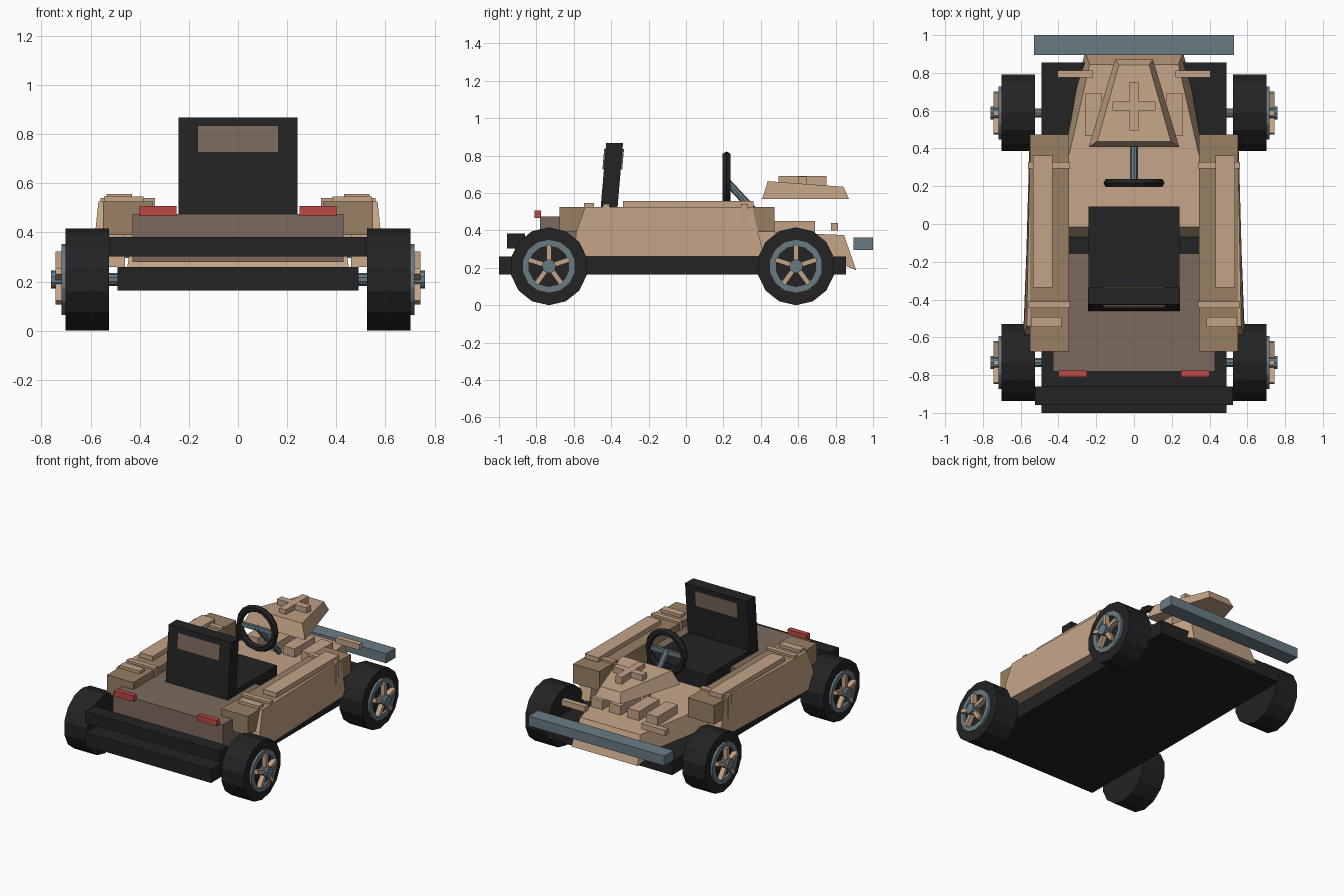
import bpy, bmesh, math
from mathutils import Vector, Matrix

if "Cube" in bpy.data.objects:
    bpy.data.objects.remove(bpy.data.objects["Cube"])


def lin(h):
    out = []
    for i in (0, 2, 4):
        c = int(h[i:i + 2], 16) / 255
        out.append(c / 12.92 if c < 0.04045 else ((c + 0.055) / 1.055) ** 2.4)
    return (*out, 1)


def material(name, h):
    m = bpy.data.materials.new(name)
    m.diffuse_color = lin(h)
    m.use_nodes = True
    m.node_tree.nodes["Principled BSDF"].inputs["Base Color"].default_value = m.diffuse_color
    return m


TAN = material("light tan", "C4A487")
DARK = material("dark tan", "987F63")
BROWN = material("brown", "7C6A5E")
BLACK = material("black", "232323")
STEEL = material("blue grey", "697B84")
RED = material("red", "BC4A43")


def finish(name, bm, mat):
    bmesh.ops.recalc_face_normals(bm, faces=bm.faces)
    me = bpy.data.meshes.new(name)
    bm.to_mesh(me)
    bm.free()
    me.materials.append(mat)
    ob = bpy.data.objects.new(name, me)
    bpy.context.collection.objects.link(ob)
    return ob


def box(name, x, y, z, mat):
    bm = bmesh.new()
    bmesh.ops.create_cube(bm, size=1)
    for v in bm.verts:
        v.co = Vector([(r[0] + r[1]) / 2 + c * (r[1] - r[0]) for c, r in zip(v.co, (x, y, z))])
    return finish(name, bm, mat)


def pair(name, x, y, z, mat):
    box("left_" + name, (-x[1], -x[0]), y, z, mat)
    box("right_" + name, x, y, z, mat)


def loft(name, rings, mat):
    """Join rings of points with quads and cap both ends."""
    bm = bmesh.new()
    vs = [[bm.verts.new(p) for p in r] for r in rings]
    n = len(rings[0])
    for a, b in zip(vs, vs[1:]):
        for i in range(n):
            bm.faces.new((a[i], a[(i + 1) % n], b[(i + 1) % n], b[i]))
    bm.faces.new(vs[0])
    bm.faces.new(vs[-1])
    return finish(name, bm, mat)


def rod(name, a, b, r, sides, mat):
    a, b = Vector(a), Vector(b)
    bm = bmesh.new()
    rot = (b - a).to_track_quat('Z', 'Y').to_matrix().to_4x4()
    bmesh.ops.create_cone(bm, cap_ends=True, segments=sides, radius1=r, radius2=r,
                          depth=(b - a).length, matrix=Matrix.Translation((a + b) / 2) @ rot)
    return finish(name, bm, mat)


def spin_x(name, centre, profile, sides, mat):
    """Revolve a closed (x, radius) profile round the x axis."""
    bm = bmesh.new()
    rings = []
    for i in range(sides):
        t = 2 * math.pi * i / sides
        rings.append([bm.verts.new(Vector(centre) + Vector((x, r * math.sin(t), r * math.cos(t))))
                      for x, r in profile])
    n = len(profile)
    for i in range(sides):
        a, b = rings[i], rings[(i + 1) % sides]
        for j in range(n):
            bm.faces.new((a[j], a[(j + 1) % n], b[(j + 1) % n], b[j]))
    return finish(name, bm, mat)


# Chassis and bumpers
box("floor_pan", (-.49, .49), (-1, .855), (.163, .26), BLACK)
box("rear_bumper", (-.525, .525), (-.957, -.86), (.302, .382), BLACK)
box("front_bumper", (-.53, .53), (.895, 1), (.295, .363), STEEL)

# Rear deck and tail lights
box("rear_deck", (-.43, .43), (-.78, -.155), (.28, .475), BROWN)
pair("tail_light", (.25, .4), (-.81, -.775), (.466, .507), RED)

# Front hull, tapering toward the nose: (y, z, half width)
hull = [(-.07, .26, .45), (-.015, .41, .43), (.845, .375, .235), (.91, .187, .26), (.74, .255, .30)]
loft("front_hull", [[(s * w, y, z) for y, z, w in hull] for s in (-1, 1)], TAN)
for i, x in enumerate((-.215, -.072, .072, .215)):
    box("hood_slat_%d" % (i + 1), (x - .045, x + .045), (.465, .69), (.385, .45), TAN)
pair("headlight", (.22, .405), (.775, .812), (.4, .44), TAN)

# Raised fairing with a cross on top
low = [(-.24, .407, .567), (.24, .407, .567), (.1, .872, .567), (-.1, .872, .567)]
top = [(-.195, .437, .663), (.195, .437, .663), (.08, .842, .633), (-.08, .842, .633)]
loft("fairing", [low, top], TAN)
box("cross_long_bar", (-.025, .025), (.495, .752), (.64, .69), TAN)
box("cross_short_bar", (-.115, .115), (.6, .648), (.642, .689), TAN)

# Side pods, their plates, straps and outer panels
pair("side_pod", (.345, .55), (-.675, .473), (.39, .525), DARK)
pair("pod_top_plate", (.432, .535), (-.337, .362), (.52, .557), TAN)
pair("rear_pod_plate", (.385, .545), (-.545, -.492), (.52, .545), TAN)
pair("rear_strap", (.338, .56), (-.445, -.41), (.38, .54), TAN)
pair("front_strap", (.338, .56), (.293, .328), (.38, .54), TAN)
outline = [(-.6, .26, .587), (-.587, .39, .582), (-.54, .525, .568), (.355, .525, .551),
           (.385, .39, .555), (.42, .26, .548)]
for side, s in (("left", -1), ("right", 1)):
    loft(side + "_side_panel", [[(s * .46, y, z) for y, z, x in outline],
                                [(s * x, y, z) for y, z, x in outline]], TAN)

# Seat
box("seat_base", (-.24, .24), (-.4, .093), (.38, .51), BLACK)


def slab(name, w, z0, z1, grow, mat):
    rings = []
    for z in (z0, z1):
        y = -.413 + (z - .5) * .085
        rings.append([(-w, y - .045 - grow, z), (w, y - .045 - grow, z),
                      (w, y + .045 + grow, z + .0), (-w, y + .045 + grow, z)])
    loft(name, rings, mat)


slab("seat_back", .243, .45, .868, 0, BLACK)
slab("headrest_panel", .165, .725, .835, .008, BROWN)

# Steering wheel and column
ring = [(.138 + .024 * math.cos(a), .024 * math.sin(a)) for a in [i * math.pi / 3 for i in range(6)]]
wheel = spin_x("steering_wheel", (0, 0, 0), [(h, r) for r, h in ring], 16, BLACK)
wheel.rotation_euler = (0, 0, math.pi / 2)
wheel.location = (0, .217, .66)
rod("steering_column", (0, .215, .665), (0, .46, .40), .02, 8, STEEL)
box("steering_spoke", (-.13, .13), (.207, .227), (.645, .675), STEEL)

# Wheels, rims, spokes, hubs and axles
for end, wy in (("rear", -.733), ("front", .588)):
    c = (0, wy, .208)
    rod(end + "_axle", (-.71, wy, .208), (.71, wy, .208), .026, 10, STEEL)
    for side, s in (("left", -1), ("right", 1)):
        n = side + "_" + end
        spin_x(n + "_tyre", c, [(s * .525, .01), (s * .525, .208), (s * .702, .208), (s * .702, .01)],
               14, BLACK)
        spin_x(n + "_rim", c, [(s * .69, .108), (s * .69, .144), (s * .718, .144), (s * .718, .108)],
               14, STEEL)
        rod(n + "_hub", (s * .69, wy, .208), (s * .761, wy, .208), .037, 10, STEEL)
        for k in range(5):
            t = 2 * math.pi * k / 5
            sp = box("%s_spoke_%d" % (n, k + 1), (-.017, .017), (-.013, .013), (.025, .115), TAN)
            sp.location = (s * .726, wy, .208)
            sp.rotation_euler = (t, 0, 0)
